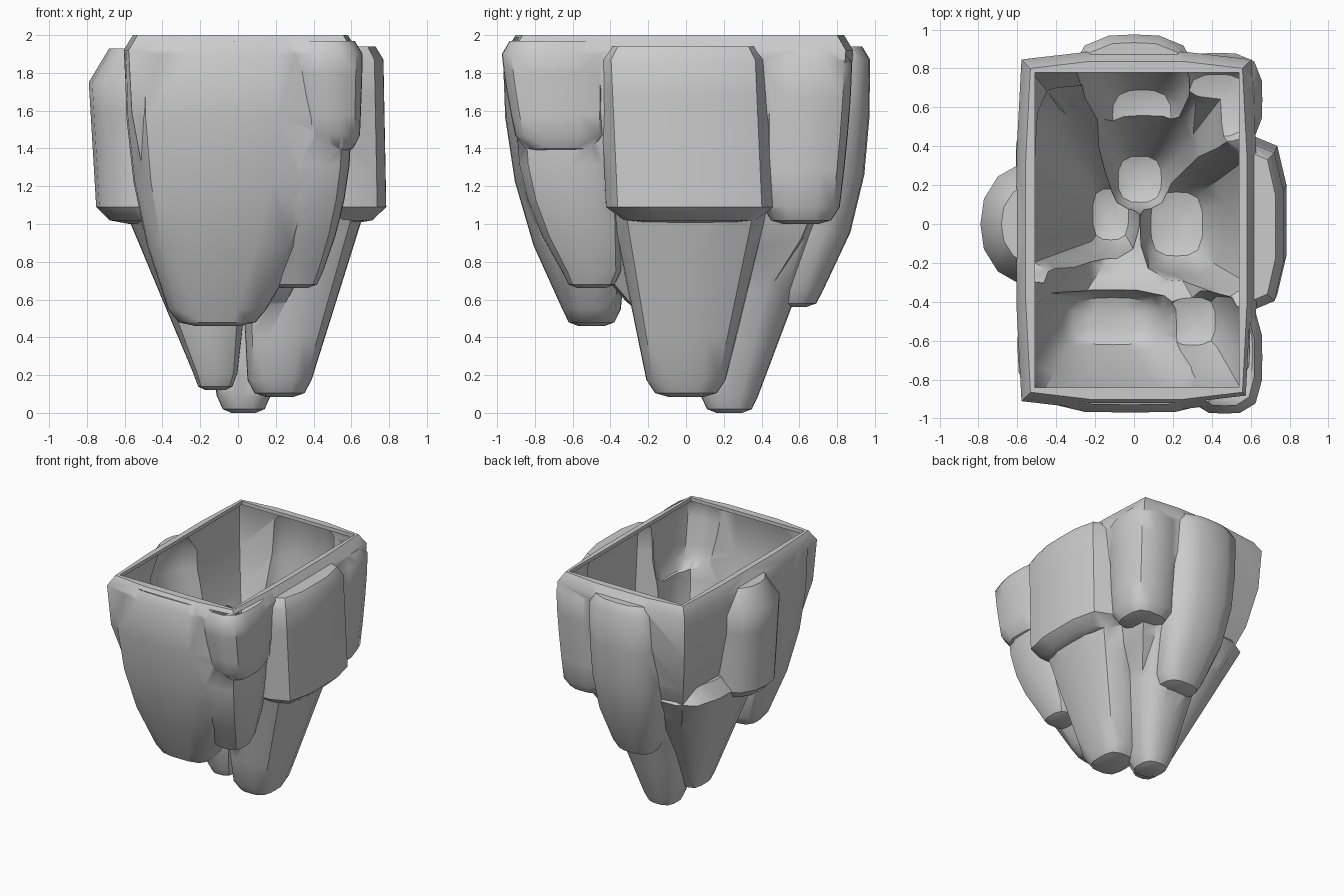
import bpy, bmesh, math

if "Cube" in bpy.data.objects:
    bpy.data.objects.remove(bpy.data.objects["Cube"])

SIDES, STEPS = 16, 5
rock = None


def lobe(name, z_top, z_low, x0, x1, y0, y1, low, ratio, power=1, n=3.5, crown=.07):
    """Hanging rock: rounded box section shrinking by ratio towards the point low,
    with a bevelled crown above z_top and a blunt tip ending at z_low."""
    cx, cy, rx, ry = (x0 + x1) / 2, (y0 + y1) / 2, (x1 - x0) / 2, (y1 - y0) / 2
    inset, tip = .6 * crown, .09
    sections = [(z_top + crown, cx, cy, rx - inset, ry - inset)]
    for k in range(STEPS):
        t = k / (STEPS - 1)
        w = t ** power
        s = 1 + (ratio - 1) * w
        sections.append((z_top + (z_low + tip - z_top) * t, cx + (low[0] - cx) * w,
                         cy + (low[1] - cy) * w, rx * s, ry * s))
    sections.append((z_low + tip * .22, *low, rx * ratio * .78, ry * ratio * .78))
    sections.append((z_low, *low, rx * ratio * .45, ry * ratio * .45))

    bm = bmesh.new()
    loops = []
    for z, px, py, hx, hy in sections:
        loop = []
        for i in range(SIDES):
            a = 2 * math.pi * i / SIDES
            c, s = math.cos(a), math.sin(a)
            r = (abs(c) ** n + abs(s) ** n) ** (-1 / n)
            loop.append(bm.verts.new((px + hx * r * c, py + hy * r * s, z)))
        loops.append(loop)
    for a, b in zip(loops, loops[1:]):
        for i in range(SIDES):
            j = (i + 1) % SIDES
            bm.faces.new((a[i], b[i], b[j], a[j]))
    bm.faces.new(loops[0])
    bm.faces.new(loops[-1][::-1])
    bmesh.ops.recalc_face_normals(bm, faces=bm.faces)
    me = bpy.data.meshes.new(name)
    bm.to_mesh(me)
    bm.free()
    ob = bpy.data.objects.new(name, me)
    bpy.context.collection.objects.link(ob)
    return ob


def combine(other, op):
    """Apply a boolean to the rock and discard the second solid."""
    bpy.context.view_layer.objects.active = rock
    m = rock.modifiers.new("combine", 'BOOLEAN')
    m.operation, m.object, m.solver = op, other, 'EXACT'
    bpy.ops.object.modifier_apply(modifier=m.name)
    bpy.data.objects.remove(other)


def add(*args, **kw):
    combine(lobe(*args, **kw), 'UNION')


# Rectangular upper body with a softened rim
rock = lobe("hollow_rock", 1.92, .5, -.605, .63, -.95, .885, (.02, .05), .4, 2.2, n=16, crown=.08)

# Front lobes
add("front_lobe", 1.9, .46, -.6, .56, -.97, -.28, (-.11, -.5), .45, 2.3)
add("front_right_lobe", 1.5, .66, .05, .6, -.9, -.33, (.3, -.5), .55, 2)
add("front_corner_lobe", 1.9, 1.38, .27, .66, -.975, -.4, (.48, -.66), .85, 1.3)

# Side lobes
add("right_slab", 1.87, 1, .1, .77, -.46, .43, (.45, .02), 1, n=4.5)
add("right_column", 1.1, .085, 0, .68, -.4, .44, (.22, 0), .5)
add("left_lobe", 1.75, 1, -.79, -.1, -.33, .33, (-.43, 0), .93, n=2.3, crown=.18)

# Back lobes and lowest tip
add("back_left_lobe", 1.1, .12, -.61, .1, -.3, .72, (-.12, .05), .33, crown=.12)
add("back_tip", 1.2, 0, -.3, .45, 0, .8, (.03, .23), .38, n=3)
add("back_lobe", 1.87, .56, -.32, .32, .42, .975, (.04, .56), .6, 3, n=3)
add("back_right_lobe", 1.85, 1, .2, .66, .4, .88, (.43, .61), .85, 1.5)

# Rectangular opening into the hollow
bpy.ops.mesh.primitive_cube_add(size=1, location=(.015, -.03, 2.07))
cutter = bpy.context.object
cutter.scale = (1.05, 1.62, .2)
bpy.context.view_layer.update()
combine(cutter, 'DIFFERENCE')

# Remove the floor of the opening so the shell is hollow
bm = bmesh.new()
bm.from_mesh(rock.data)
floor = [f for f in bm.faces if f.normal.z > .9 and
         all(abs(v.co.z - 1.97) < .002 for v in f.verts)]
bmesh.ops.delete(bm, geom=floor, context='FACES')
bm.to_mesh(rock.data)
bm.free()

bpy.ops.object.select_all(action='DESELECT')
rock.select_set(True)
bpy.context.view_layer.objects.active = rock
bpy.ops.object.shade_smooth_by_angle(angle=math.radians(40))
